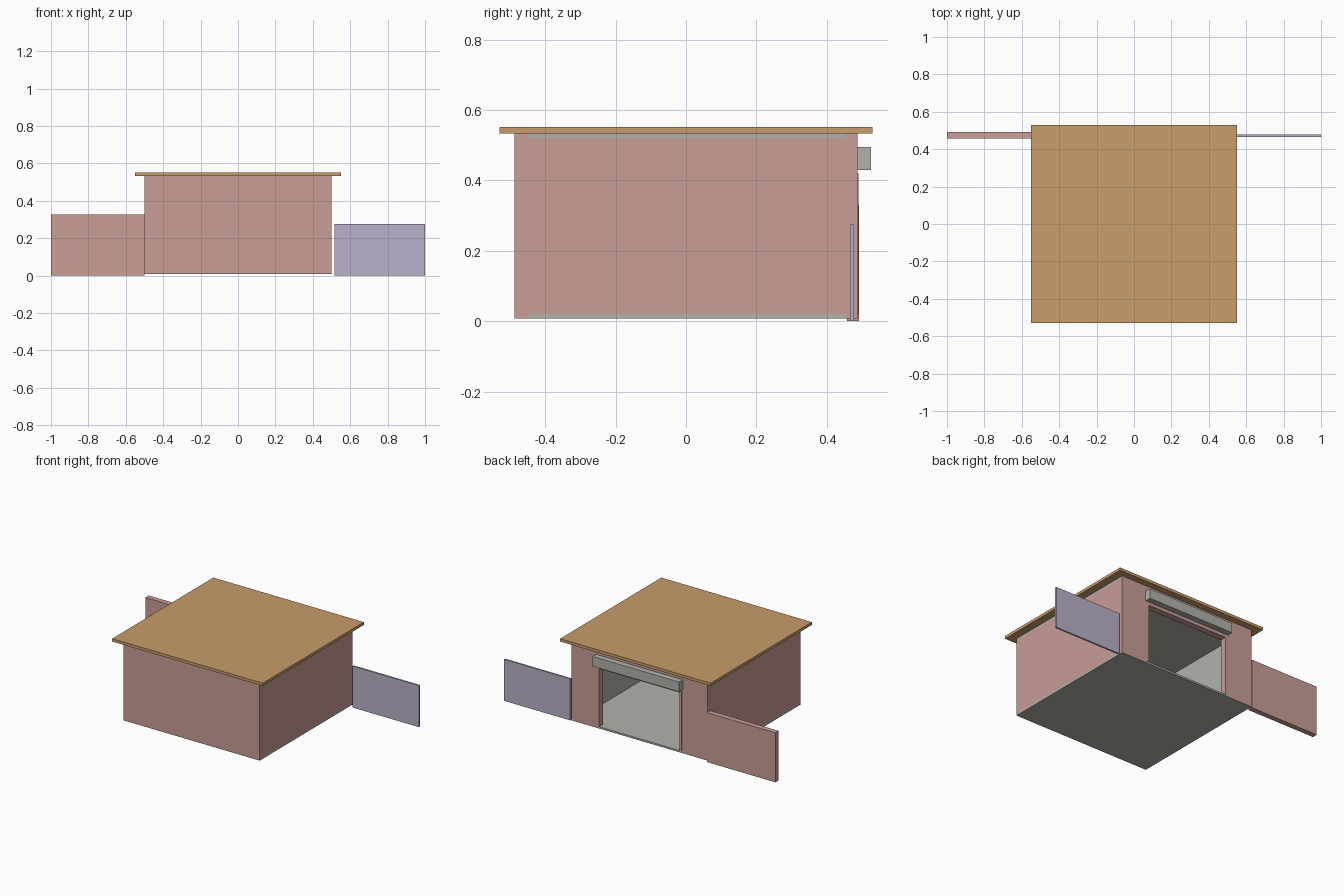
import bpy
import bmesh
from mathutils import Vector

old = bpy.data.objects.get("Cube")
if old:
    bpy.data.objects.remove(old, do_unlink=True)


def material(name, srgb):
    linear = [((c + 0.055) / 1.055) ** 2.4 for c in srgb] + [1]
    m = bpy.data.materials.new(name)
    m.use_nodes = True
    m.diffuse_color = linear
    m.node_tree.nodes["Principled BSDF"].inputs["Base Color"].default_value = linear
    return m


PINK = material("pink plaster", (0.79, 0.615, 0.595))
GREY = material("warm grey", (0.70, 0.70, 0.675))
TAN = material("tan roofing", (0.785, 0.615, 0.42))
LILAC = material("lilac panel", (0.73, 0.69, 0.785))


def box(name, x, y, z, mat, inner=None):
    """Box from ranges; faces along the inner direction, and undersides, turn grey."""
    bm = bmesh.new()
    bmesh.ops.create_cube(bm, size=1)
    for v in bm.verts:
        v.co = [r[0] + (c + 0.5) * (r[1] - r[0]) for c, r in zip(v.co, (x, y, z))]
    bm.normal_update()
    if inner:
        for f in bm.faces:
            if f.normal.dot(Vector(inner)) > 0.9 or f.normal.z < -0.9:
                f.material_index = 1
    mesh = bpy.data.meshes.new(name)
    bm.to_mesh(mesh)
    bm.free()
    mesh.materials.append(mat)
    if inner:
        mesh.materials.append(GREY)
    ob = bpy.data.objects.new(name, mesh)
    bpy.context.collection.objects.link(ob)
    return ob


W, FRONT, BACK, T = 0.5, -0.487, 0.487, 0.035    # house outline and wall thickness
BASE, FLOOR, CEIL, TOP = 0.008, 0.02, 0.52, 0.533
DOOR, HEAD = 0.31, 0.42                         # doorway half width and height
inside = (FRONT + T, BACK - T)

# Floor, ceiling and roof
box("floor_slab", (-W, W), inside, (BASE, FLOOR), GREY)
box("threshold", (-DOOR, DOOR), (BACK - T, BACK), (BASE, FLOOR), GREY)
box("ceiling_slab", (-W, W), inside, (CEIL, TOP), GREY)
box("roof", (-0.552, 0.552), (-0.53, 0.53), (TOP, 0.552), TAN)

# Walls, grey on the inside
box("front_wall", (-W, W), (FRONT, FRONT + T), (BASE, TOP), PINK, (0, 1, 0))
for side, s in (("left", 1), ("right", -1)):
    box(side + "_wall", sorted((s * W, s * (W - T))), inside, (FLOOR, CEIL),
        PINK, (-s, 0, 0))
    box(side + "_back_pier", sorted((s * W, s * DOOR)), (BACK - T, BACK),
        (BASE, TOP), PINK, (0, -1, 0))
    box(side + "_door_jamb", sorted((s * DOOR, s * (DOOR - 0.014))),
        (BACK - T - 0.004, BACK + 0.003), (FLOOR, HEAD), PINK)
box("back_lintel", (-DOOR, DOOR), (BACK - T, BACK), (HEAD, TOP), PINK, (0, -1, 0))
box("door_head", (-DOOR + 0.014, DOOR - 0.014), (BACK - T - 0.004, BACK + 0.003),
    (HEAD - 0.014, HEAD), PINK)

# Shutter housing above the doorway
box("shutter_box", (-0.318, 0.318), (BACK, 0.526), (0.43, 0.495), GREY)

# Boundary wall and gate beside the house
box("boundary_wall", (-1, -W), (0.457, 0.492), (0, 0.328), PINK)
box("gate_panel", (0.515, 1), (0.466, 0.478), (0, 0.275), LILAC)
